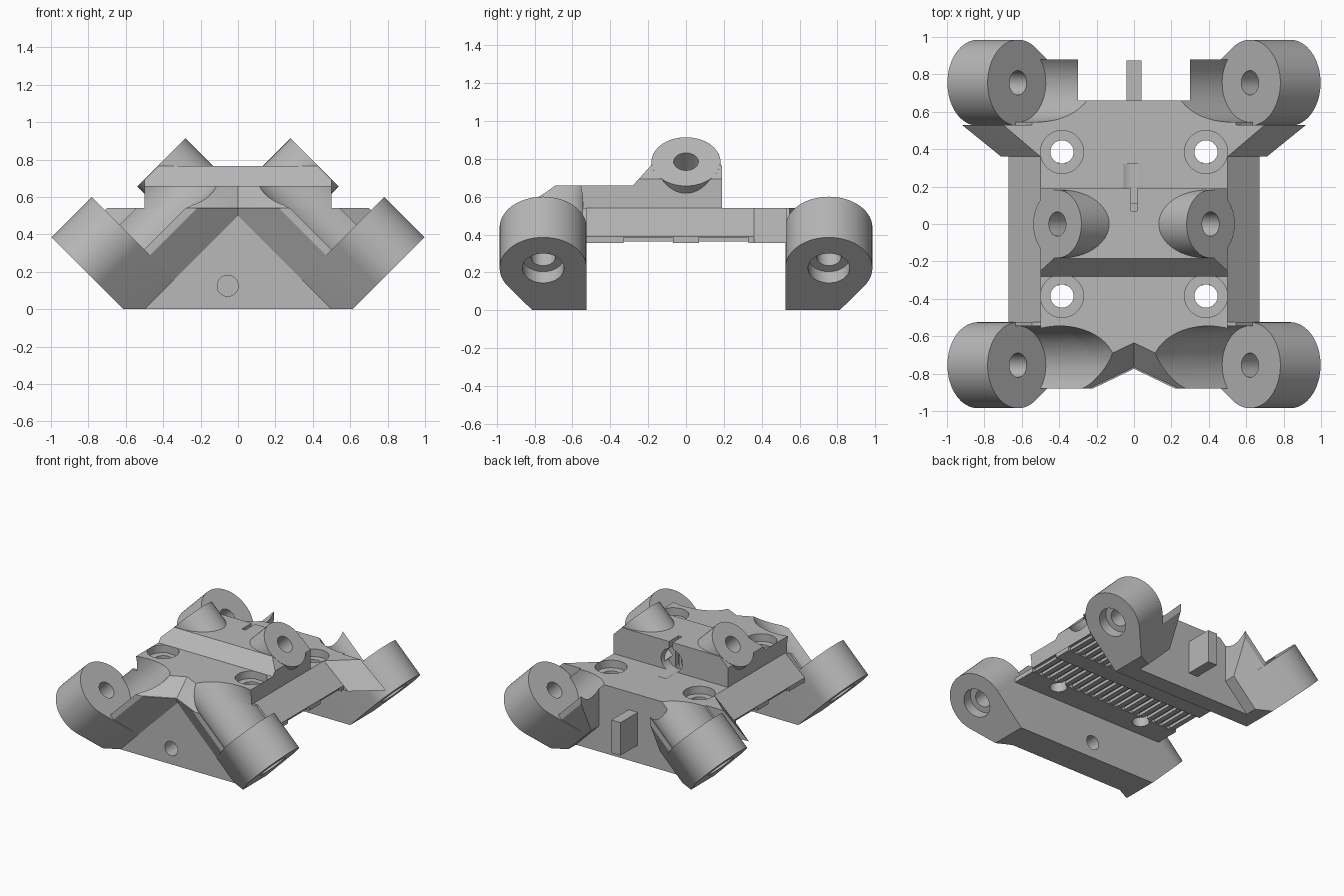
import bpy, bmesh, math
from mathutils import Vector

if "Cube" in bpy.data.objects:
    bpy.data.objects.remove(bpy.data.objects["Cube"])

grey = bpy.data.materials.new("plain grey")
grey.use_nodes = True
grey.diffuse_color = (0.48, 0.48, 0.48, 1)
grey.node_tree.nodes["Principled BSDF"].inputs["Base Color"].default_value = (0.48, 0.48, 0.48, 1)

R = 0.23           # corner boss radius
TOE = 0.394        # distance from bolt axis to the foot's edge
K = math.sqrt(0.5)
SIDES = {"left": 1, "right": -1}
ENDS = {"front": -1, "back": 1}


def rehull(bm):
    """Replace the mesh by the clean convex hull of its points."""
    pts = [v.co.copy() for v in bm.verts]
    bm.clear()
    for p in pts:
        bm.verts.new(p)
    bmesh.ops.remove_doubles(bm, verts=bm.verts, dist=1e-5)
    out = bmesh.ops.convex_hull(bm, input=bm.verts)
    loose = {v for v in out["geom_interior"] + out["geom_unused"] if isinstance(v, bmesh.types.BMVert)}
    bmesh.ops.delete(bm, geom=list(loose), context="VERTS")
    bmesh.ops.dissolve_limit(bm, angle_limit=0.005, verts=bm.verts, edges=bm.edges)
    bmesh.ops.recalc_face_normals(bm, faces=bm.faces)


def hull(name, pts, clips=()):
    """Convex solid through points, trimmed by (point, outward normal) planes."""
    bm = bmesh.new()
    for p in pts:
        bm.verts.new(p)
    rehull(bm)
    for co, no in clips:
        bmesh.ops.bisect_plane(bm, geom=bm.verts[:] + bm.edges[:] + bm.faces[:],
                               plane_co=co, plane_no=no, clear_outer=True)
        rehull(bm)
    mesh = bpy.data.meshes.new(name)
    bm.to_mesh(mesh)
    bm.free()
    mesh.materials.append(grey)
    ob = bpy.data.objects.new(name, mesh)
    bpy.context.collection.objects.link(ob)
    return ob


def box(name, x0, x1, y0, y1, z0, z1, clips=()):
    return hull(name, [(x, y, z) for x in (x0, x1) for y in (y0, y1) for z in (z0, z1)], clips)


def tube(name, start, axis, r, length, n=48):
    start, axis = Vector(start), Vector(axis).normalized()
    u = axis.orthogonal().normalized()
    w = axis.cross(u)
    ring = [(u * math.cos(a) + w * math.sin(a)) * r for a in (2 * math.pi * i / n for i in range(n))]
    return hull(name, [start + axis * d + p for p in ring for d in (0, length)])


def cut(ob, cutters):
    bpy.context.view_layer.objects.active = ob
    for c in cutters:
        m = ob.modifiers.new("cut", "BOOLEAN")
        m.operation, m.solver, m.object = "DIFFERENCE", "EXACT", c
        bpy.ops.object.modifier_apply(modifier=m.name)


def slanted(t, s, y, sx, sy):
    """Corner frame: t along the bolt, s down and inward, y outward."""
    return (sx * (0.62 + K * (t - s)), sy * (0.755 + y), 0.437 - K * (t + s))


FLOOR = ((0, 0, 0), (0, 0, -1))
DECK_TOP = ((0, 0, 0.54), (0, 0, 1))
body, bosses, helpers = [], [], []
screw_cuts, clearances = [], []

# Tools for the corner clearances and deck screws
for sx in SIDES.values():
    for sy in ENDS.values():
        clearances.append(tube("clearance_tool", slanted(0.03, 0, 0, sx, sy), (-sx, 0, 1), 0.21, 0.93))
        x, y = sx * 0.385, sy * 0.385
        screw_cuts.append(tube("screw_tool", (x, y, 0.2), (0, 0, 1), 0.062, 0.8))
        screw_cuts.append(tube("recess_tool", (x, y, 0.6 if sy < 0 else 0.48), (0, 0, 1), 0.115, 0.3))

for side, sx in SIDES.items():
    for end, sy in ENDS.items():
        # Angled corner boss with foot, bore and counterbore
        ring = [(R * math.cos(a), R * math.sin(a)) for a in (2 * math.pi * i / 64 for i in range(64))]
        foot = [(TOE, 0), (TOE, -R)]
        boss = hull(f"{end}_{side}_boss", [slanted(t, s, y, sx, sy) for t in (0, 0.304)
                                           for s, y in ring + foot], [FLOOR])
        tools = [tube("bore_tool", slanted(-0.1, 0, 0, sx, sy), (sx, 0, -1), 0.065, 0.6),
                 tube("counterbore_tool", slanted(0.22, 0, 0, sx, sy), (sx, 0, -1), 0.11, 0.3)]
        cut(boss, tools)
        helpers += tools
        bosses.append(boss)

        # Chamfered arm carrying the boss
        arm = [(-0.02, -R), (-0.02, 0.125), (0.21, 0.125), (TOE, 0), (TOE, -R)]
        inner = ((0 if sy < 0 else sx * 0.3, 0, 0), (-sx, 0, 0))
        body.append(hull(f"{end}_{side}_arm", [slanted(t, s, y, sx, sy) for t in (-1.2, 0.01)
                                               for s, y in arm], [FLOOR, DECK_TOP, inner]))

    # Sloped front brow above the arms
    low = [(0, -0.765, 0.54), (sx * 0.24, -0.88, 0.54), (sx * 0.5, -0.88, 0.54)]
    high = [(x, y + 0.13, 0.66) for x, y, z in low]
    rear = [(x, -0.5, z) for x in (0, sx * 0.5) for z in (0.54, 0.66)]
    body.append(hull(f"{side}_brow", low + high + rear))

    # Gusset joining deck and back boss
    bosses.append(hull(f"{side}_gusset", [(sx * x, y, z) for x, y, z in (
        (0.5, 0.36, 0.54), (0.71, 0.36, 0.355), (0.5, 0.36, 0.355), (0.5, 0.53, 0.54),
        (0.7, 0.53, 0.54), (0.92, 0.53, 0.355), (0.5, 0.53, 0.355))]))

# Deck with sloping sides
deck = hull("deck", [(sx * x, y, z) for sx in (-1, 1) for y in (-0.53, 0.53)
                     for x, z in ((0.5, 0.54), (0.67, 0.39), (0.67, 0.355))])
body.append(deck)

# End walls and the back tab
front_wall = box("front_wall", -0.5, 0.5, -0.755, -0.525, 0, 0.54)
body += [front_wall, box("back_wall", -0.5, 0.5, 0.525, 0.66, 0, 0.54)]
box("back_tab", -0.04, 0.04, 0.64, 0.875, 0.14, 0.4)

# Raised saddle: low front step and high ridge with chamfered ends
step = box("front_step", -0.5, 0.5, -0.53, -0.2, 0.5, 0.66)
ridge = hull("ridge", [(x, y, z) for x in (-0.5, 0.5) for y, z in (
    (-0.28, 0.5), (-0.28, 0.66), (-0.185, 0.765), (0.19, 0.765), (0.19, 0.5))],
    [((sx * 0.5, 0, 0.693), (sx, 0, 1)) for sx in SIDES.values()])
body += [step, ridge]

# Upper angled bosses and their bores
upper_bores = []
for side, sx in SIDES.items():
    b = tube(f"upper_{side}_boss", (sx * 0.41, 0, 0.785), (-sx, 0, -1), 0.182, 0.38)
    t = tube("upper_bore_tool", (sx * 0.45, 0, 0.825), (-sx, 0, -1), 0.065, 0.3)
    cut(b, [t])
    upper_bores.append(t)
    bosses.append(b)

# Rear slot and round pocket, belt channels and front wall hole
slot = box("slot_tool", -0.015, 0.015, 0.07, 0.25, 0.5, 0.9)
notch = tube("pocket_tool", (-0.008, 0.11, 0.62), (0, 1, 0), 0.093, 0.21)
channels = [box("channel_tool", -0.8, 0.8, y - 0.13, y + 0.13, 0.3, 0.385) for y in (-0.2, 0.2)]
pin = tube("pin_hole_tool", (-0.055, -1, 0.125), (0, 1, 0), 0.056, 0.7)
cut(ridge, upper_bores + [slot, notch])
cut(deck, channels + [notch])
cut(front_wall, [pin])

for ob in body:
    cut(ob, clearances)
    if ob in (deck, step) or "brow" in ob.name:
        cut(ob, screw_cuts)

# Belt teeth in the channels under the deck
for y in (-0.2, 0.2):
    for i in range(19):
        x = (i - 9) * 0.07
        box("belt_tooth", x - 0.02, x + 0.02, y - 0.13, y + 0.13, 0.362, 0.39)

for c in helpers + clearances + screw_cuts + upper_bores + channels + [slot, notch, pin]:
    bpy.data.objects.remove(c)

# Smooth the round surfaces, keep edges crisp
bpy.ops.object.select_all(action="DESELECT")
for ob in body + bosses:
    ob.select_set(True)
    bpy.context.view_layer.objects.active = ob
bpy.ops.object.shade_smooth_by_angle(angle=math.radians(25))
